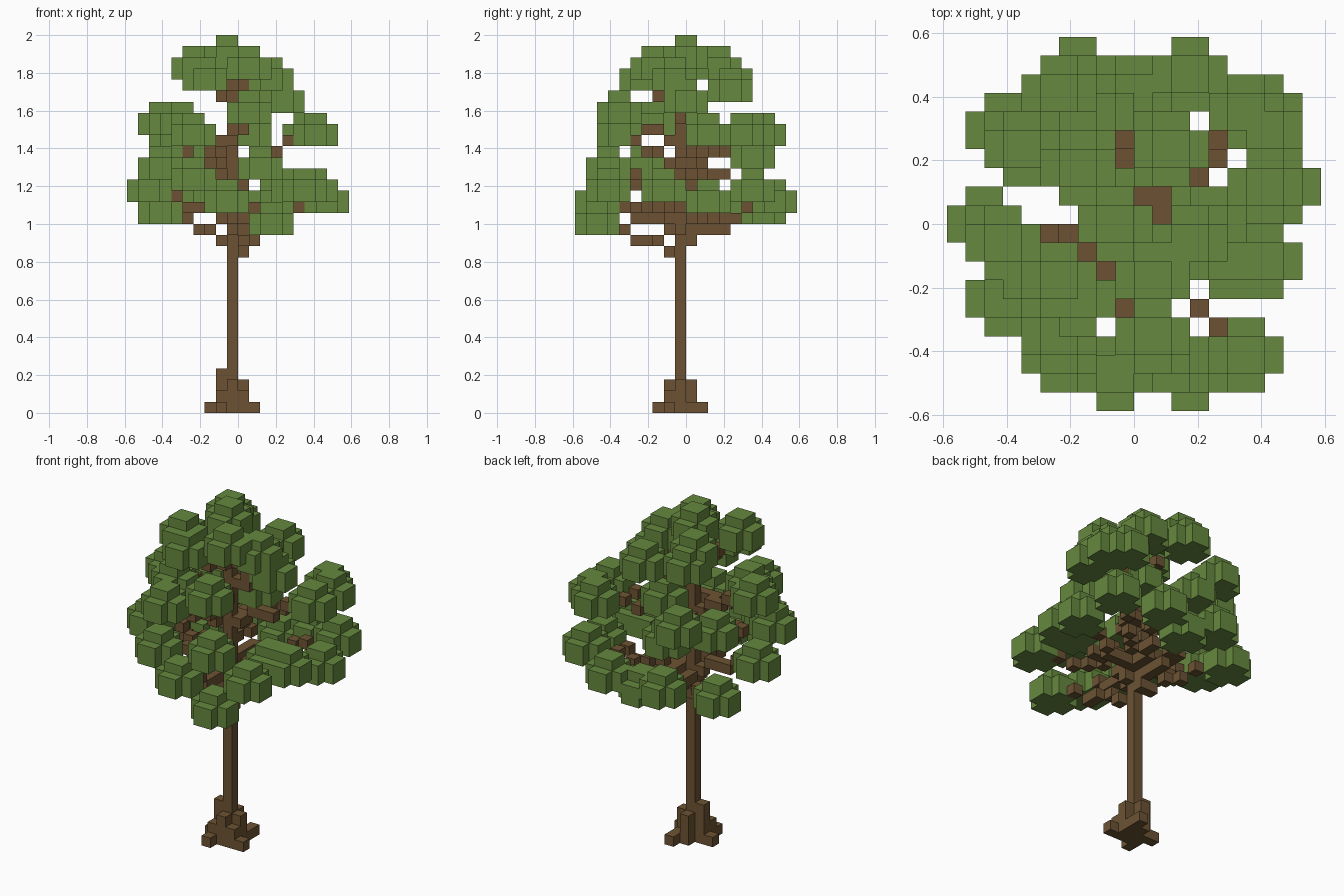
import bpy
import bmesh
from math import floor
from mathutils import Vector

if "Cube" in bpy.data.objects:
    bpy.data.objects.remove(bpy.data.objects["Cube"], do_unlink=True)

UNIT = 2 / 34  # edge of one block


def make_material(name, color):
    mat = bpy.data.materials.new(name)
    mat.use_nodes = True
    mat.diffuse_color = color
    mat.node_tree.nodes["Principled BSDF"].inputs["Base Color"].default_value = color
    return mat


bark = make_material("bark brown", (0.15, 0.086, 0.033, 1))
leaf = make_material("leaf green", (0.133, 0.248, 0.05, 1))


def box(x0, x1, y0, y1, z0, z1):
    """All block cells in a range, upper ends excluded."""
    return {(x, y, z) for x in range(x0, x1) for y in range(y0, y1) for z in range(z0, z1)}


def clump(cx, cy, z):
    """Rounded leaf clump: two cross-shaped layers and a small cap."""
    return (box(cx - 2, cx + 2, cy - 1, cy + 1, z, z + 2)
            | box(cx - 1, cx + 1, cy - 2, cy + 2, z, z + 2)
            | box(cx - 1, cx + 1, cy - 1, cy + 1, z + 2, z + 3))


def limb(start, end):
    """One cell per step along the longest axis of a line."""
    a, b = Vector(start), Vector(end)
    steps = max(1, round(max(abs(c) for c in b - a)))
    return {tuple(floor(c) for c in a.lerp(b, i / steps)) for i in range(steps + 1)}


def build_blocks(name, cells, mat):
    """Mesh the outer skin of a set of block cells."""
    bm = bmesh.new()
    corners = {}

    def corner(p):
        key = tuple(p)
        if key not in corners:
            corners[key] = bm.verts.new([c * UNIT for c in key])
        return corners[key]

    for cell in sorted(cells):
        for axis in range(3):
            for side in (0, 1):
                near = list(cell)
                near[axis] += 2 * side - 1
                if tuple(near) in cells:
                    continue
                u, v = (axis + 1) % 3, (axis + 2) % 3
                ring = []
                for du, dv in ((0, 0), (1, 0), (1, 1), (0, 1)):
                    p = list(cell)
                    p[axis] += side
                    p[u] += du
                    p[v] += dv
                    ring.append(corner(p))
                bm.faces.new(ring if side else ring[::-1])
    mesh = bpy.data.meshes.new(name)
    bm.to_mesh(mesh)
    bm.free()
    mesh.materials.append(mat)
    obj = bpy.data.objects.new(name, mesh)
    bpy.context.collection.objects.link(obj)
    return obj


# Leaf clumps, by tier: centre column and lowest layer
low_tier = [(3, -8, 16), (-1, -8, 18), (6, -7, 19), (7, -2, 19), (8, 2, 18),
            (7, 6, 19), (3, 8, 18), (0, 7, 17), (-3, 8, 18), (-7, 5, 17), (-8, 0, 19)]
middle_tier = [(-7, -4, 21), (-4, -7, 20), (2, -7, 21), (-6, 4, 23), (-2, 6, 22),
               (-4, 7, 24), (7, 5, 24), (7, 2, 24), (-7, -1, 25), (-5, -3, 25),
               (-4, -6, 24), (1, -6, 26)]
crown = [(4, 0, 27), (2, 4, 28), (3, -1, 29), (-3, 4, 29), (-3, -4, 29),
         (-4, -3, 30), (1, -3, 30), (-1, 0, 31)]
# Filler clumps lean on their neighbours and need no branch
filler = [(5, -2, 19), (6, 6, 24), (1, 2, 24), (-3, 3, 30)]

foliage = set()
for spot in low_tier + middle_tier + crown + filler:
    foliage |= clump(*spot)

# Trunk with stepped root flare and four stray feet
trunk = box(-1, 0, -1, 0, 0, 29)
trunk |= box(-2, -1, -1, 0, 0, 4) | box(0, 1, -1, 0, 0, 3)
trunk |= box(-1, 0, 0, 1, 0, 3) | box(-1, 0, -2, -1, 0, 3)
trunk |= box(-2, -1, -2, -1, 0, 2) | box(0, 1, -2, -1, 0, 2) | box(0, 1, 0, 1, 0, 1)
for x, y in ((-3, -1), (-2, -3), (1, -2), (0, 1)):
    trunk.add((x, y, 0))

# Branches rise gently from the trunk into each clump
branches = box(1, 2, -1, 2, 27, 28)
for cx, cy, z in low_tier + middle_tier + crown:
    start = min(z - 2, 27)
    branches |= limb((-0.5, -0.5, start + 0.5), (cx * 0.85, cy * 0.85, z + 0.5))
branches -= trunk | foliage
foliage -= trunk

build_blocks("trunk", trunk, bark)
build_blocks("branches", branches, bark)
build_blocks("foliage", foliage, leaf)
